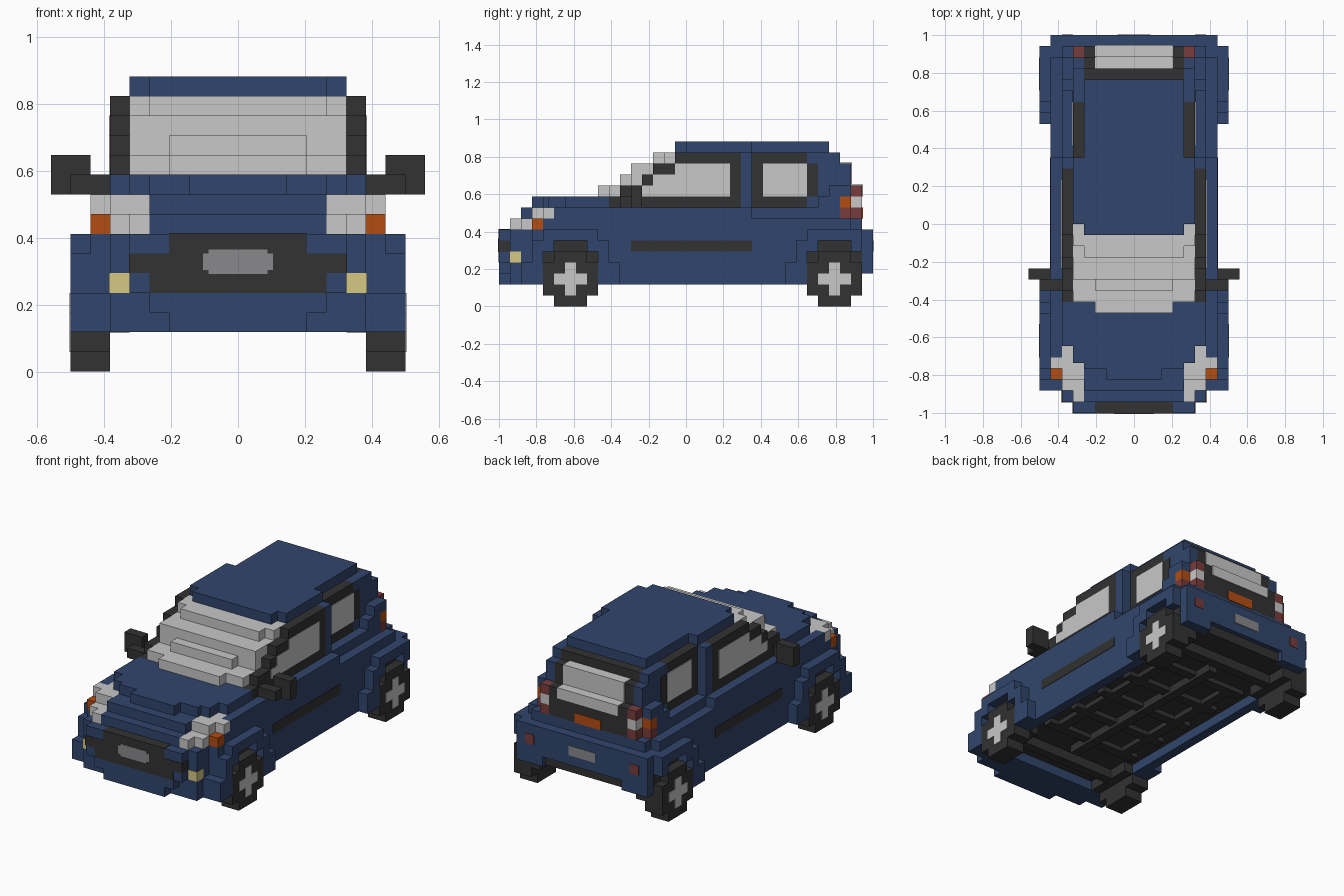
import bpy
import bmesh
from mathutils import Vector

cube = bpy.data.objects.get("Cube")
if cube:
    bpy.data.objects.remove(cube, do_unlink=True)

CELL = 1 / 17  # edge of one building block


def make_material(name, red, green, blue):
    mat = bpy.data.materials.new(name)
    mat.use_nodes = True
    colour = (red, green, blue, 1)
    mat.diffuse_color = colour
    for node in mat.node_tree.nodes:
        if node.type == 'BSDF_PRINCIPLED':
            node.inputs["Base Color"].default_value = colour
            node.inputs["Roughness"].default_value = 0.8
    return mat


paint = make_material("blue paint", .031, .06, .15)
dark = make_material("dark rubber", .032, .032, .032)
pale = make_material("pale grey glass", .58, .58, .58)
grey = make_material("mid grey", .25, .25, .26)
amber = make_material("amber", .45, .075, .006)
red = make_material("tail red", .19, .045, .045)
yellow = make_material("fog yellow", .67, .58, .23)


def add_box(bm, low, high):
    low, high = Vector(low) * CELL, Vector(high) * CELL
    verts = bmesh.ops.create_cube(bm, size=1)["verts"]
    for vert in verts:
        for axis in range(3):
            vert.co[axis] = high[axis] if vert.co[axis] > 0 else low[axis]


def part(name, mat, *boxes):
    """Five values make a centred box: column, front/back y, low/high z.
    Six values make a mirrored pair lying between two columns."""
    bm = bmesh.new()
    for box in boxes:
        *columns, y_front, y_back, z_low, z_high = box
        edges = [column - 0.5 for column in columns]
        if len(edges) == 1:
            spans = [(-edges[0], edges[0])]
        else:
            inner, outer = edges
            spans = [(inner, outer), (-outer, -inner)]
        for left, right in spans:
            add_box(bm, (left, y_front, z_low), (right, y_back, z_high))
    mesh = bpy.data.meshes.new(name)
    bm.to_mesh(mesh)
    bm.free()
    mesh.materials.append(mat)
    obj = bpy.data.objects.new(name, mesh)
    bpy.context.collection.objects.link(obj)
    return obj


# Lower body and bumpers
part("lower_body", paint, (8, -14, 16, 3.1, 7))
part("sills", paint, (7, 8, -8, 11, 2, 4))
part("front_bumper", paint,
     (6, -17, -16, 4, 7), (5, -17, -16, 3, 4), (4, -17, -16, 2, 3),
     (7, -16, -14, 2, 7), (8, -15, -13, 2, 4), (8, -14, -13, 4, 7))
part("rear_bumper", paint, (8, 16, 17, 4, 7), (5, 8, 16, 17, 3, 4))
part("rear_diffuser", dark, (5, 15, 16.5, 3, 4))
part("shoulders", paint,
     (7, -11, 14, 7, 9), (7, 14, 16, 7, 8),
     (7, 8, -13, 15, 7, 8), (7, 8, -12, 6, 8, 9))

# Bonnet and nose steps
part("bonnet", paint,
     (5, -16, -11, 7, 8), (5, -15, -11, 8, 9),
     (3, -14, -7, 9, 10), (5, -13, -7, 9, 10),
     (6, -12.5, -7, 9, 10), (7, -11, -7, 9, 10))

# Each fender is an arch of blocks stepping down on both sides of its wheel
for place, y, limit in (("front", -10.5, 0), ("rear", 13.5, 16)):
    blocks = [(8, 9, y - 1.5, y + 1.5, 6, 7)]
    for reach, z_low, z_high in ((1.5, 5, 7), (2.5, 2, 6), (3.5, 2, 4)):
        blocks.append((8, 9, y - reach - 1, y - reach, z_low, z_high))
        if y + reach < limit:
            blocks.append((8, 9, y + reach, y + reach + 1, z_low, z_high))
    # The rear arch is cut off by the bumper
    part(place + "_fenders", paint, *[b for b in blocks if b[2] < 16])

# Wheels with cross shaped hubs and dark arch linings
for place, y in (("front", -10.5), ("rear", 13.5)):
    part(place + "_wheels", dark,
         (7, 9, y - 1.5, y + 1.5, 0, 5), (7, 9, y - 2.5, y + 2.5, 1, 4))
    part(place + "_hubs", pale,
         (8, 9.06, y - .5, y + .5, 1, 4), (8, 9.06, y - 1.5, y + 1.5, 2, 3))
    part(place + "_arch_linings", dark,
         (6, 8.06, y - 2.5, y + 2.5, 1.98, 5),
         (6, 8.06, y - 1.5, y + 1.5, 4, 6))
    part(place + "_axle", dark, (7, y - .5, y + .5, 2, 3))

# Underside
part("floor_pan", dark, (7, -14, 16, 3, 3.2))
part("floor_ribs", dark,
     (1, -9, 12, 2.2, 3), (4, 5, -7, 10, 2.5, 3),
     *[(6, y, y + 1, 2.5, 3) for y in range(-7, 11, 4)])

# Front face details
part("grille", dark,
     (4, -17.05, -16, 6, 7.05), (6.05, -17.05, -16, 5, 6),
     (5, -17.05, -16.9, 4, 5))
part("grille_plate", grey,
     (2, -17.1, -17, 4.95, 6.2), (2.28, -17.1, -17, 5.15, 6))
part("fog_lamps", yellow, (6, 7.05, -16.05, -15, 4, 5))
part("headlights", pale,
     (5, 6, -16, -11, 7, 8), (6, 7, -15, -11, 7, 8),
     (5, 7, -14, -11, 8, 9), (7, 8, -13, -12, 8, 9))
part("front_indicators", amber, (7, 8, -14, -13, 7, 8))

# Stepped windscreen, each step with set back ends
steps = []
for z, y, middle, ends in ((10, -8, 4, -7), (11, -6, 4, -5),
                           (12, -5, 6, -5), (13, -3, 5, -2)):
    steps += [(middle, y, 0, z, z + 1), (6, ends, 0, z, z + 1)]
part("windscreen", pale, *steps)

# Cabin, pillars and roof
part("cabin", paint, (5, 0, 13, 9, 14), (6, 0, 6, 9, 14))
part("roof", paint, (5, -1, 13, 14, 15), (6, 0, 6, 14, 15))
part("middle_pillars", paint, (6, 7, 5, 6, 9, 14))
part("rear_pillars", paint,
     (5, 6, 11, 14, 8, 14), (5, 6, 14, 15, 8, 13),
     (6, 7, 12, 14, 8, 10), (6, 7, 13, 15, 10, 11))

# Side windows
part("front_window_frames", dark,
     *[(6, 7, y, 5, 9 + i, 10 + i)
       for i, y in enumerate((-7, -6, -4, -3, -1))])
part("front_side_glass", pale,
     *[(6.95, 7.05, y, 4, 10 + i, 11 + i)
       for i, y in enumerate((-4, -3, -1))])
part("rear_window_frames", dark,
     (5, 6, 6, 11, 9, 14), (5.95, 6.04, 11, 12, 10, 13))
part("rear_side_glass", pale, (5.95, 6.08, 7, 11, 10, 13))

# Tailgate
part("tailgate", dark,
     (5, 13, 14, 13, 14), (5, 12, 15, 11, 13), (5, 12, 16, 8, 11))
part("rear_glass", pale, (4, 14, 15.1, 11, 13.1), (4, 15, 16.1, 10, 11.1))
part("tailgate_lamp", amber, (2, 15.95, 16.08, 8, 9))
part("tail_lamps", red,
     (5, 6, 15, 16, 10, 11), (5, 6, 15, 16, 8, 9), (6, 7, 14, 15, 8, 9))
part("reversing_lamps", pale, (5, 6, 15, 16, 9, 10))
part("rear_indicators", amber, (6, 7, 14, 15, 9, 10))
part("rear_reflectors", red, (6, 7, 16.95, 17.05, 5, 6))
part("number_plate", grey, (2, 16.95, 17.05, 5, 6))

# Door trim and mirrors
part("door_trim", dark, (7.95, 8.05, -5, 6, 5, 6))
part("mirrors", dark, (7, 9, -6, -5, 9, 10), (8, 10, -5, -4, 9, 11))
